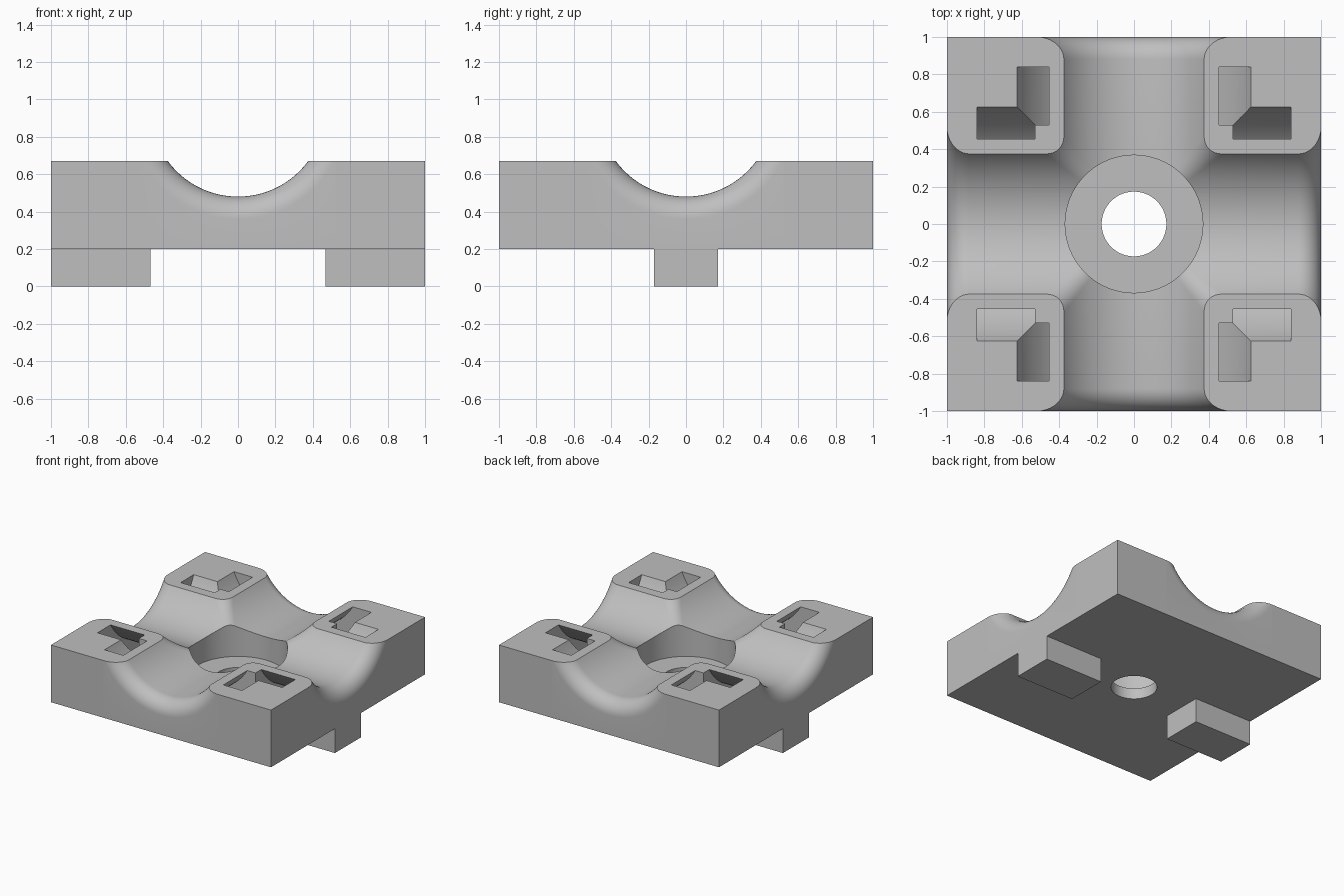
import bpy, bmesh, math
from mathutils import Vector, Matrix

if "Cube" in bpy.data.objects:
    bpy.data.objects.remove(bpy.data.objects["Cube"])

AXIS_Z = 0.945            # height of the two crossing groove axes
R_GROOVE = 0.465          # groove radius
FILLET = 0.12             # rounding where grooves meet each other and the sides
R_CENTRE = R_GROOVE + FILLET
TOP, BASE = 0.67, 0.20

grey = bpy.data.materials.new("mid_grey")
grey.diffuse_color = (0.52, 0.52, 0.52, 1)
grey.use_nodes = True
grey.node_tree.nodes["Principled BSDF"].inputs["Base Color"].default_value = grey.diffuse_color


def finish(bm, name):
    bmesh.ops.recalc_face_normals(bm, faces=bm.faces)
    mesh = bpy.data.meshes.new(name)
    bm.to_mesh(mesh)
    bm.free()
    ob = bpy.data.objects.new(name, mesh)
    bpy.context.collection.objects.link(ob)
    mesh.materials.append(grey)
    return ob


def grooved_block():
    """Block with two crossing grooves, rounded by a ball rolled along every edge."""
    bm = bmesh.new()
    rows, n_phi, n_arc = [], 28, 10
    for i in range(n_phi + 1):
        phi = math.radians(64) * i / n_phi
        s, c = math.sin(phi), math.cos(phi)
        d, z = R_CENTRE * s, AXIS_Z - R_CENTRE * c
        n1, n2 = Vector((-s, 0, c)), Vector((0, -s, c))
        end = 1 - FILLET
        arcs = [((d, end, z), Vector((0, 1, 0)), n1),
                ((d, d, z), n1, n2),
                ((end, d, z), n2, Vector((1, 0, 0)))]
        row = []
        for centre, a, b in arcs:
            for k in range(n_arc + 1):
                n = a.lerp(b, 0) if (a - b).length < 1e-6 else a.slerp(b, k / n_arc)
                row.append(Vector(centre) + FILLET * n)
        # skirt down to the base on both outer sides
        row.insert(0, Vector((row[0].x, 1, BASE)))
        row.append(Vector((1, row[-1].y, BASE)))
        rows.append(row)
    # outer corner column
    last = [Vector((1, 1, 0.75)) for _ in rows[0]]
    last[0] = Vector((1, 1, BASE))
    last[-1] = Vector((1, 1, BASE))
    rows.append(last)
    # four mirrored quarters
    for sx in (1, -1):
        for sy in (1, -1):
            grid = [[bm.verts.new((p.x * sx, p.y * sy, p.z)) for p in r] for r in rows]
            for r0, r1 in zip(grid, grid[1:]):
                for j in range(len(r0) - 1):
                    bm.faces.new((r0[j], r0[j + 1], r1[j + 1], r1[j]))
    bmesh.ops.remove_doubles(bm, verts=bm.verts, dist=1e-5)
    bmesh.ops.dissolve_degenerate(bm, edges=bm.edges, dist=1e-6)
    # flat pad tops and flat base
    bmesh.ops.bisect_plane(bm, geom=bm.verts[:] + bm.edges[:] + bm.faces[:],
                           plane_co=(0, 0, TOP), plane_no=(0, 0, 1), clear_outer=True)
    bmesh.ops.holes_fill(bm, edges=[e for e in bm.edges if e.is_boundary], sides=0)
    return finish(bm, "grooved_block")


def turned(name, profile, matrix, seg=96):
    """Solid of revolution from a closed (radius, height) profile."""
    bm = bmesh.new()
    rings = []
    for i in range(seg):
        a = 2 * math.pi * i / seg
        rings.append([bm.verts.new(matrix @ Vector((r * math.cos(a), r * math.sin(a), h)))
                      for r, h in profile])
    n = len(profile)
    for i in range(seg):
        p, q = rings[i], rings[(i + 1) % seg]
        for j in range(n):
            k = (j + 1) % n
            bm.faces.new((p[j], q[j], q[k], p[k]))
    bmesh.ops.remove_doubles(bm, verts=bm.verts, dist=1e-5)
    bmesh.ops.dissolve_degenerate(bm, edges=bm.edges, dist=1e-6)
    return finish(bm, name)


def cut(target, cutter):
    mod = target.modifiers.new("cut", 'BOOLEAN')
    mod.operation, mod.solver, mod.object = 'DIFFERENCE', 'EXACT', cutter
    bpy.context.view_layer.objects.active = target
    bpy.ops.object.modifier_apply(modifier=mod.name)
    bpy.data.objects.remove(cutter)


block = grooved_block()

# central bolt hole with counterbore
bore = [(0, 0.1), (0.173, 0.1), (0.173, 0.29), (0.368, 0.29), (0.368, 0.9), (0, 0.9)]
cut(block, turned("bolt_hole_cutter", bore, Matrix.Identity(4)))

# curved strap channels running beneath both grooves
strap = [(0.532, 0.53), (0.683, 0.53), (0.683, 0.84), (0.532, 0.84)]
lift = Matrix.Translation((0, 0, AXIS_Z))
for axis, angles in (('Y', (90, -90)), ('X', (90, -90))):
    for ang in angles:
        m = lift @ Matrix.Rotation(math.radians(ang), 4, axis)
        cut(block, turned("strap_cutter", strap, m))

# two locating feet
for side, name in ((-1, "left_foot"), (1, "right_foot")):
    bm = bmesh.new()
    bmesh.ops.create_cube(bm, size=1)
    bmesh.ops.scale(bm, vec=(0.533, 0.34, BASE), verts=bm.verts)
    bmesh.ops.translate(bm, vec=(side * 0.7335, 0, BASE / 2), verts=bm.verts)
    finish(bm, name)

bpy.ops.object.select_all(action='DESELECT')
block.select_set(True)
bpy.context.view_layer.objects.active = block
bpy.ops.object.shade_smooth_by_angle(angle=math.radians(30))
